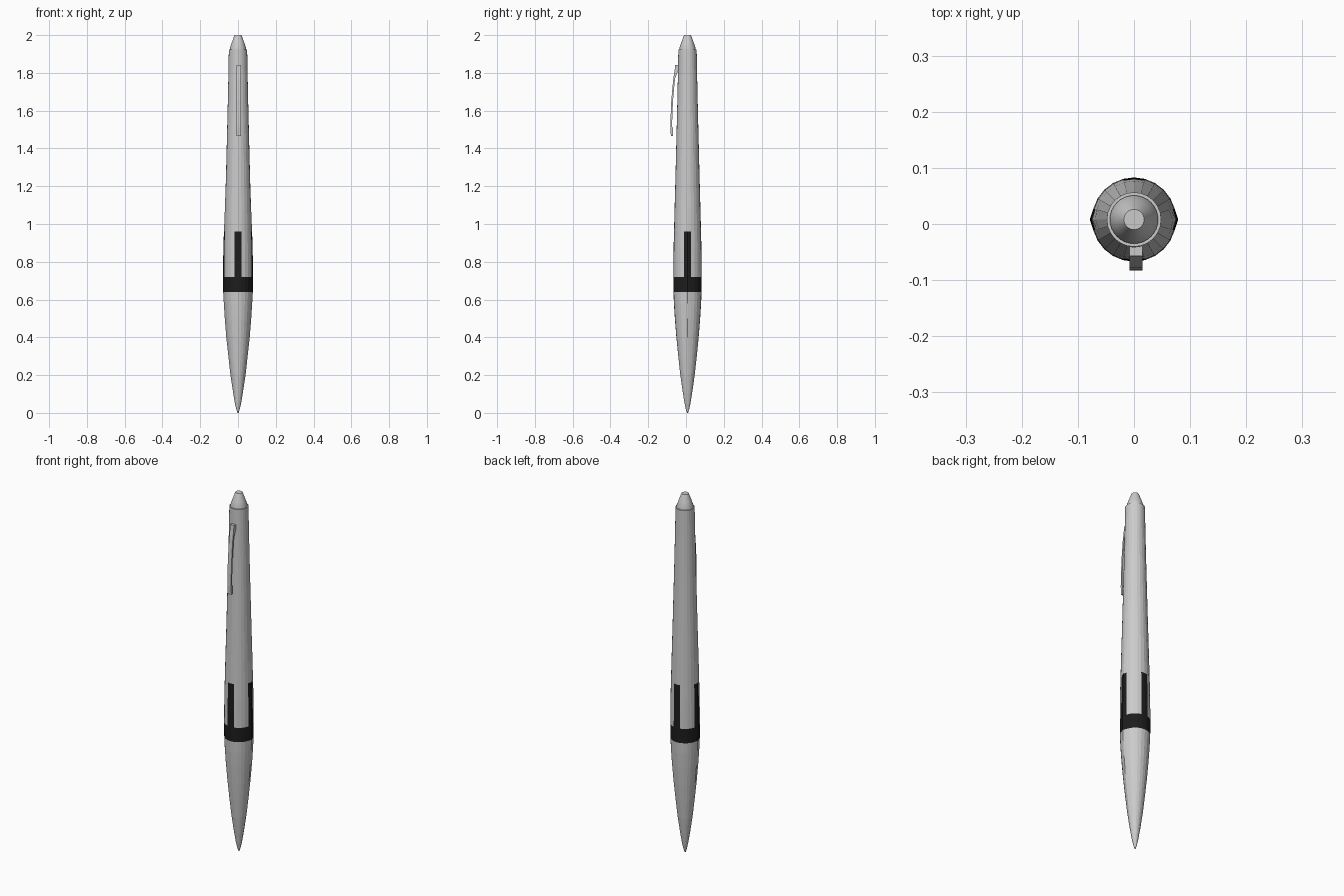
import bpy, bmesh, math

if "Cube" in bpy.data.objects:
    bpy.data.objects.remove(bpy.data.objects["Cube"])

CY = 0.008  # barrel axis sits slightly behind centre because of the clip

black = bpy.data.materials.new("black_rubber")
black.diffuse_color = (0.012, 0.012, 0.012, 1)
black.use_nodes = True
black.node_tree.nodes["Principled BSDF"].inputs["Base Color"].default_value = black.diffuse_color
grey = bpy.data.materials.new("grey_plastic")
grey.diffuse_color = (0.6, 0.6, 0.6, 1)
grey.use_nodes = True
grey.node_tree.nodes["Principled BSDF"].inputs["Base Color"].default_value = grey.diffuse_color


def finish(name, bm, mats=()):
    bmesh.ops.recalc_face_normals(bm, faces=bm.faces)
    mesh = bpy.data.meshes.new(name)
    bm.to_mesh(mesh)
    bm.free()
    obj = bpy.data.objects.new(name, mesh)
    bpy.context.collection.objects.link(obj)
    for m in mats:
        mesh.materials.append(m)
    return obj


def lathe(name, profile, sides=24, mats=(), strip_rows=(), cap_top=False, cap_bottom=False):
    """Spin (radius, z, side ridge) rings; strip_rows get material 1 beside the four axes."""
    bm = bmesh.new()
    rings = []
    for r, z, ridge in profile:
        ring = []
        for i in range(sides):
            a = 2 * math.pi * i / sides
            k = r + (ridge if i in (0, sides // 2) else 0)
            ring.append(bm.verts.new((k * math.cos(a), CY + k * math.sin(a), z)))
        rings.append(ring)
    quarter = sides // 4
    for row, (lo, hi) in enumerate(zip(rings, rings[1:])):
        for i in range(sides):
            j = (i + 1) % sides
            f = bm.faces.new((lo[i], lo[j], hi[j], hi[i]))
            if row in strip_rows and i % quarter in (0, quarter - 1):
                f.material_index = 1
    if cap_bottom:
        bm.faces.new(rings[0][::-1])
    if cap_top:
        bm.faces.new(rings[-1])
    return finish(name, bm, mats)


# Tapered lower barrel with its pointed tip
lathe("lower_barrel", [(0.003, 0, 0), (0.009, 0.02, 0), (0.0155, 0.05, 0.001),
                       (0.026, 0.115, 0.001), (0.038, 0.2, 0.002), (0.049, 0.3, 0.002),
                       (0.059, 0.4, 0.003), (0.067, 0.5, 0.003), (0.072, 0.58, 0.003),
                       (0.0745, 0.64, 0.004)], mats=(grey,), cap_bottom=True)

# Black ring between the two barrels
lathe("grip_band", [(0.0745, 0.64, 0.004), (0.075, 0.68, 0.004), (0.075, 0.72, 0.004)],
      mats=(black,))

# Upper barrel, with four black strips rising from the ring
lathe("upper_barrel", [(0.075, 0.72, 0.004), (0.0745, 0.8, 0.004), (0.0735, 0.88, 0.004),
                       (0.0715, 0.96, 0.003), (0.0685, 1.08, 0.001), (0.064, 1.24, 0),
                       (0.0595, 1.42, 0), (0.055, 1.6, 0), (0.051, 1.78, 0),
                       (0.0485, 1.925, 0)],
      mats=(grey, black), strip_rows=(0, 1, 2), cap_top=True)

# Conical push cap
cap = lathe("push_cap", [(0.043, 1.92, 0), (0.043, 1.93, 0), (0.033, 1.96, 0),
                         (0.023, 1.988, 0), (0.018, 2.0, 0)],
            sides=32, mats=(grey,), cap_top=True)
bpy.context.view_layer.objects.active = cap
cap.select_set(True)
bpy.ops.object.shade_smooth_by_angle(angle=math.radians(30))

# Bowed pocket clip: (outer y, inner y, z) sections across its width
sections = [(-0.057, -0.038, 1.842), (-0.060, -0.040, 1.815), (-0.067, -0.058, 1.77),
            (-0.073, -0.064, 1.71), (-0.078, -0.069, 1.65), (-0.081, -0.072, 1.58),
            (-0.083, -0.074, 1.515), (-0.083, -0.069, 1.51), (-0.080, -0.069, 1.465)]
bm = bmesh.new()
loops = [[bm.verts.new(p) for p in ((-0.008, o, z), (0.015, o, z), (0.015, i, z), (-0.008, i, z))]
         for o, i, z in sections]
for a, b in zip(loops, loops[1:]):
    for k in range(4):
        bm.faces.new((a[k], a[(k + 1) % 4], b[(k + 1) % 4], b[k]))
bm.faces.new(loops[0])
bm.faces.new(loops[-1][::-1])
finish("pocket_clip", bm, (grey,))
